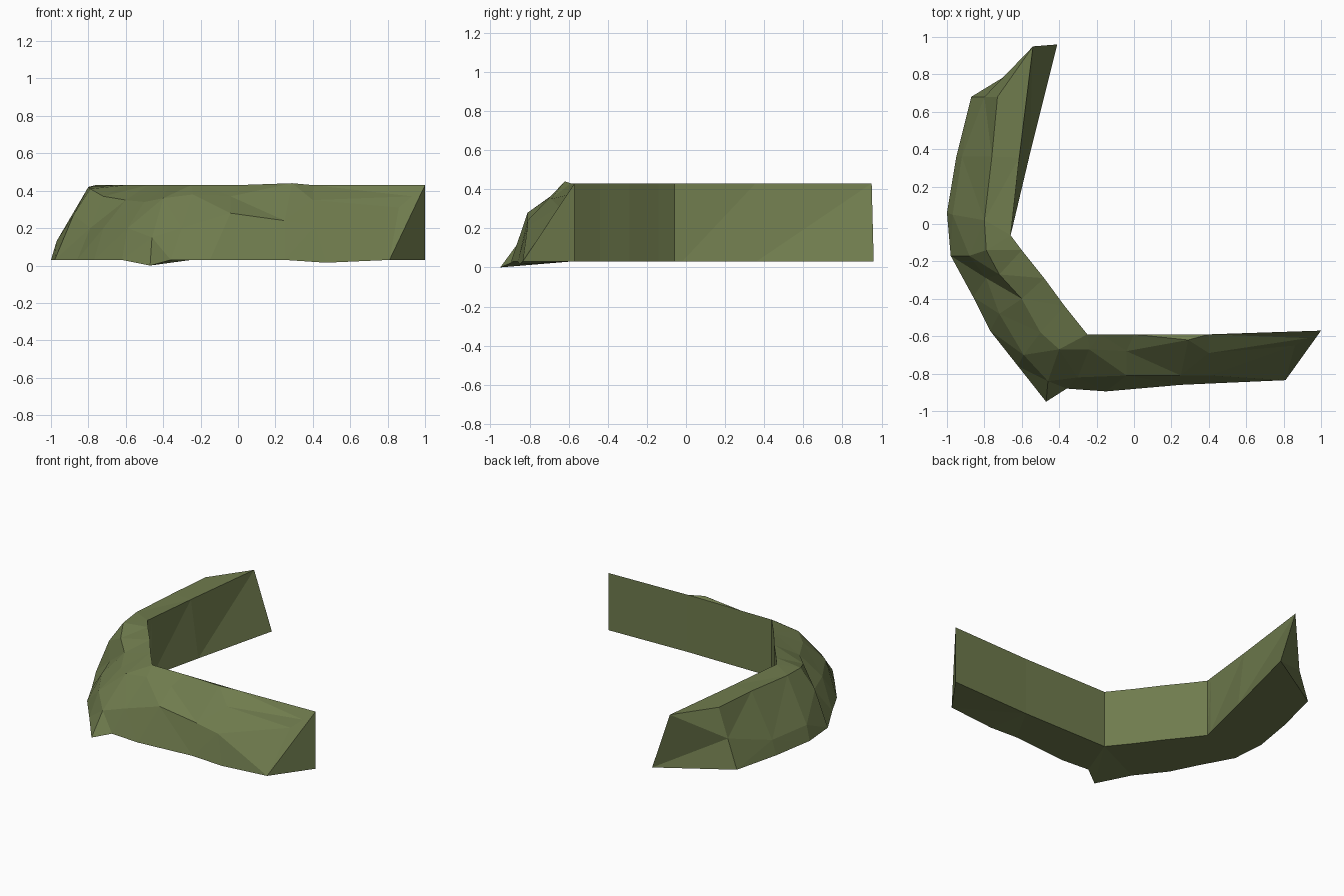
import bpy, bmesh

if "Cube" in bpy.data.objects:
    bpy.data.objects.remove(bpy.data.objects["Cube"])

BASE, TOP = 0.03, 0.43

# Cross-section stations along the bank, each as:
# inner wall (x, y), crest (x, y, z), mid slope (x, y, z), outer foot (x, y)
stations = [
    ((-.41, .96), (-.73, .68, .43), (-.80, .68, .23), (-.87, .68)),
    ((-.56, .36), (-.76, .36, .43), (-.92, .36, .13), (-.95, .36)),
    ((-.65, -.02), (-.80, .02, .42), (-.97, .05, .13), (-1.0, .06)),
    ((-.66, -.06), (-.79, -.14, .41), (-.88, -.17, .27), (-.98, -.17)),
    ((-.60, -.14), (-.72, -.27, .37), (-.79, -.29, .20), (-.86, -.39)),
    ((-.48, -.29), (-.60, -.40, .35), (-.72, -.48, .20), (-.77, -.57)),
    ((-.37, -.44), (-.50, -.58, .34), (-.59, -.70, .20), (-.62, -.76)),
    ((-.25, -.59), (-.40, -.67, .36), (-.46, -.84, .15), (-.47, -.95)),
    ((-.18, -.59), (-.24, -.67, .38), (-.30, -.82, .20), (-.36, -.88)),
    ((0.0, -.59), (-.04, -.68, .37), (-.04, -.81, .28), (-.15, -.895)),
    ((.29, -.59), (.29, -.62, .44), (.25, -.81, .24), (.25, -.86)),
    ((.40, -.59), (.40, -.69, .35), (.41, -.81, .21), (.47, -.85)),
    ((1.0, -.57), (.93, -.61, .37), (.86, -.65, .31), (.81, -.835)),
]
foot_dips = {7: 0.0, 11: 0.015}  # places where the foot sinks lower

bm = bmesh.new()
rings = []
for i, (inner, crest, mid, foot) in enumerate(stations):
    x, y = inner
    lean = 0.13 * max(0, (y + .06) / 1.02)  # inner wall leans back on the left arm
    ring = [(x, y, BASE), (x - lean, y - lean * .08, TOP), crest, mid,
            (*foot, foot_dips.get(i, BASE))]
    rings.append([bm.verts.new(p) for p in ring])

# Skin between neighbouring sections
for a, b in zip(rings, rings[1:]):
    for j in range(5):
        k = (j + 1) % 5
        bm.faces.new((a[j], a[k], b[k], b[j]))

# End caps
bm.faces.new(rings[0])
bm.faces.new(rings[-1])
bmesh.ops.triangulate(bm, faces=bm.faces[:])
bmesh.ops.recalc_face_normals(bm, faces=bm.faces[:])

mesh = bpy.data.meshes.new("earth_bank")
bm.to_mesh(mesh)
bm.free()
bank = bpy.data.objects.new("earth_bank", mesh)
bpy.context.collection.objects.link(bank)

# Mossy green
mat = bpy.data.materials.new("moss_green")
mat.diffuse_color = (0.16, 0.20, 0.075, 1)
mat.use_nodes = True
mat.node_tree.nodes["Principled BSDF"].inputs["Base Color"].default_value = mat.diffuse_color
mesh.materials.append(mat)
